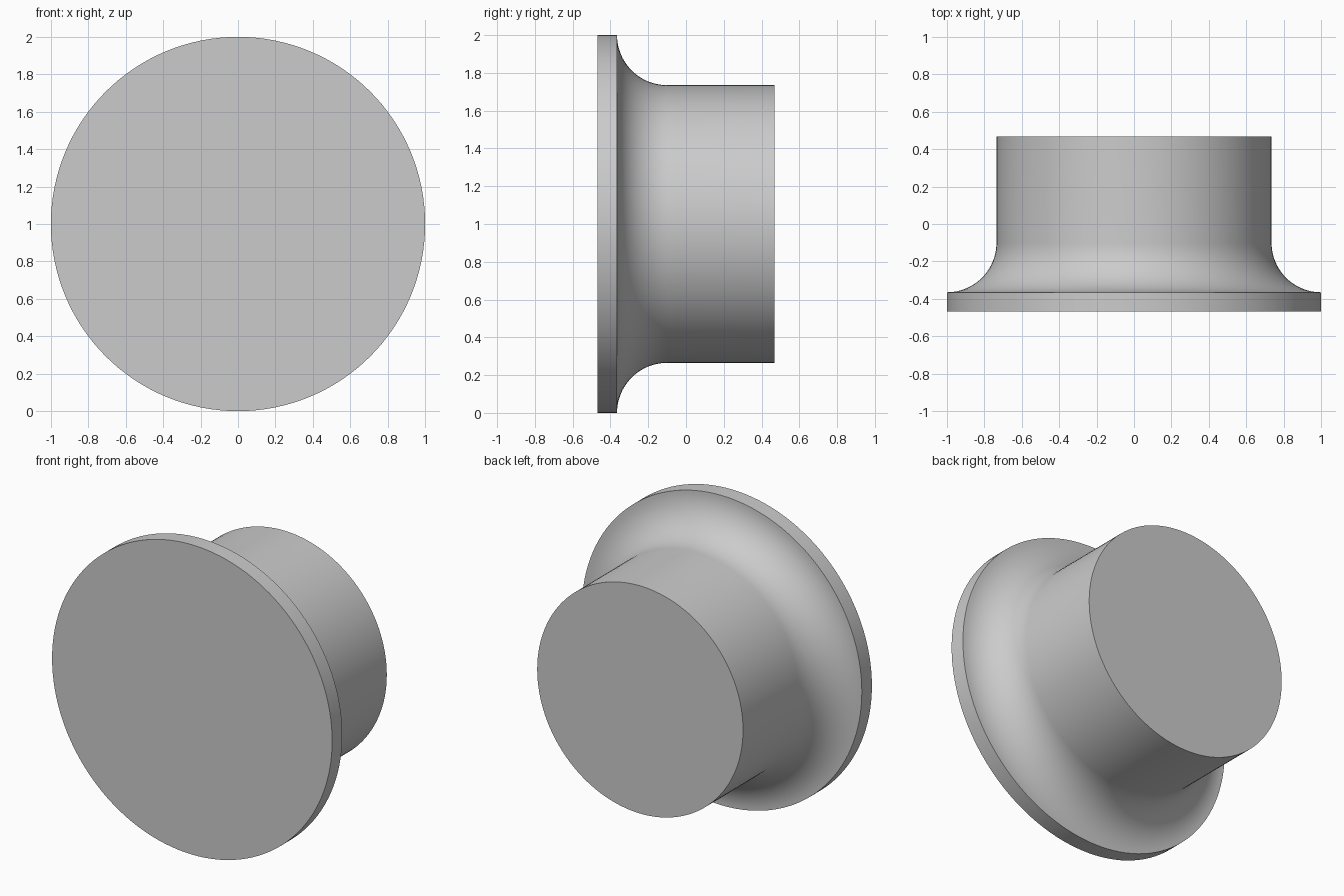
import bpy, bmesh
from math import sin, cos, pi, radians

cube = bpy.data.objects.get("Cube")
if cube:
    bpy.data.objects.remove(cube, do_unlink=True)

# Material
grey = bpy.data.materials.new("plain_grey")
grey.use_nodes = True
colour = (0.6, 0.6, 0.6, 1)
grey.diffuse_color = colour
grey.node_tree.nodes["Principled BSDF"].inputs["Base Color"].default_value = colour

# Profile as (radius, y): flange rim, concave fillet, straight shaft
FLANGE, SHAFT, HALF, SIDES, STEPS = 1.0, 0.735, 0.468, 128, 20
fillet = FLANGE - SHAFT
fillet_y = -0.365 + fillet
profile = [(FLANGE, -HALF)]
for i in range(STEPS + 1):
    a = pi / 2 * i / STEPS
    profile.append((FLANGE - fillet * sin(a), fillet_y - fillet * cos(a)))
profile.append((SHAFT, HALF))

# Revolve the profile about the y axis and cap both ends
bm = bmesh.new()
rings = []
for r, y in profile:
    rings.append([bm.verts.new((r * cos(2 * pi * k / SIDES), y, 1 + r * sin(2 * pi * k / SIDES)))
                  for k in range(SIDES)])
for lower, upper in zip(rings, rings[1:]):
    for k in range(SIDES):
        n = (k + 1) % SIDES
        bm.faces.new((lower[k], lower[n], upper[n], upper[k]))
bm.faces.new(rings[0])
bm.faces.new(rings[-1])
bmesh.ops.recalc_face_normals(bm, faces=bm.faces)

mesh = bpy.data.meshes.new("flanged_knob")
bm.to_mesh(mesh)
bm.free()
mesh.materials.append(grey)
knob = bpy.data.objects.new("flanged_knob", mesh)
bpy.context.collection.objects.link(knob)

# Smooth curves with crisp rims
bpy.ops.object.select_all(action='DESELECT')
knob.select_set(True)
bpy.context.view_layer.objects.active = knob
bpy.ops.object.shade_smooth_by_angle(angle=radians(30))
